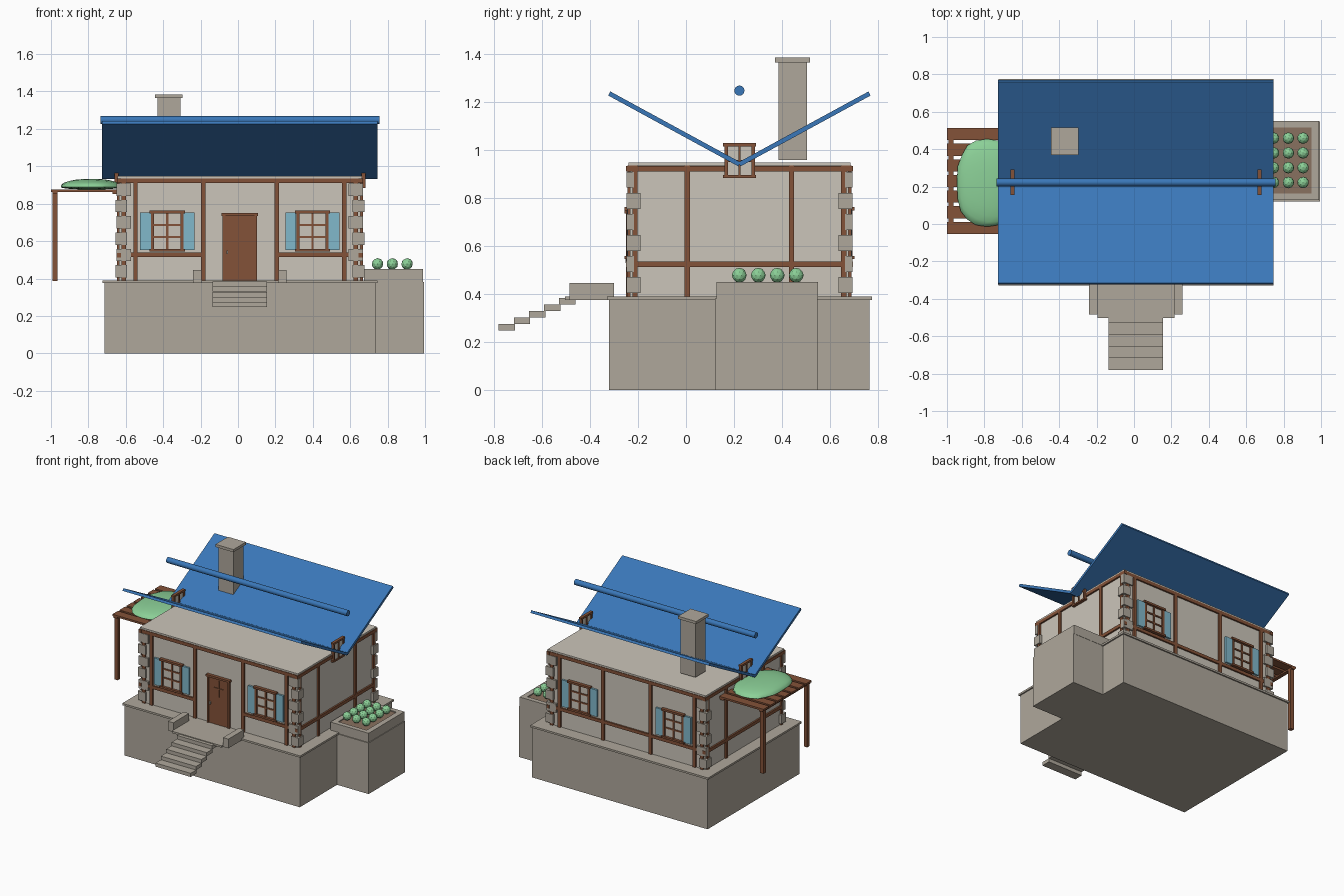
import bpy, bmesh, math
from mathutils import Vector, Matrix

old = bpy.data.objects.get("Cube")
if old:
    bpy.data.objects.remove(old, do_unlink=True)


def material(name, r, g, b):
    m = bpy.data.materials.new(name)
    m.use_nodes = True
    m.diffuse_color = (r, g, b, 1)
    m.node_tree.nodes["Principled BSDF"].inputs["Base Color"].default_value = (r, g, b, 1)
    return m


STONE = material("stone", .43, .39, .33)
PLASTER = material("plaster", .60, .56, .49)
WOOD = material("wood", .23, .085, .04)
BLUE = material("roof_blue", .042, .185, .48)
TEAL = material("shutter_teal", .22, .48, .60)
GREEN = material("leaf_green", .26, .63, .31)
SOIL = material("soil", .25, .165, .115)


def finish(name, bm, mat):
    mesh = bpy.data.meshes.new(name)
    bm.to_mesh(mesh)
    bm.free()
    mesh.materials.append(mat)
    ob = bpy.data.objects.new(name, mesh)
    bpy.context.collection.objects.link(ob)
    return ob


def boxes(name, mat, *spans):
    """Boxes given as (x0, x1, y0, y1, z0, z1), joined in one object."""
    bm = bmesh.new()
    for x0, x1, y0, y1, z0, z1 in spans:
        place = Matrix.Translation(((x0 + x1) / 2, (y0 + y1) / 2, (z0 + z1) / 2))
        size = Matrix.Diagonal((abs(x1 - x0), abs(y1 - y0), abs(z1 - z0), 1))
        bmesh.ops.create_cube(bm, size=1, matrix=place @ size)
    return finish(name, bm, mat)


def smooth(ob, angle):
    bpy.ops.object.select_all(action='DESELECT')
    ob.select_set(True)
    bpy.context.view_layer.objects.active = ob
    bpy.ops.object.shade_smooth_by_angle(angle=math.radians(angle))


# House centre and half sizes of the walls
CX, CY, HX, HY = .01, .2225, .645, .455
FLOOR, TOP = .39, .935

# Stone terrace with a lip, and the side block
boxes("terrace", STONE, (-.714, .735, -.32, .765, 0, .376))
boxes("terrace_lip", STONE, (-.725, .745, -.33, .775, .376, FLOOR))
boxes("side_block", STONE, (.73, .995, .12, .548, 0, .381))

# Landing, side cheeks and steps
boxes("landing", STONE, (-.195, .216, -.503, -.3, .376, FLOOR))
boxes("landing_cheeks", STONE, (-.24, -.195, -.485, -.3, .376, .445),
      (.216, .26, -.485, -.3, .376, .445))
boxes("steps", STONE, *[(-.135, .155, -.78 + i * .063, -.712 + i * .063,
                         .247 + i * .0275, .274 + i * .0275) for i in range(5)])

# Walls and ceiling
boxes("walls", PLASTER, (CX - HX, CX + HX, CY - HY, CY + HY, FLOOR, TOP))
boxes("ceiling", PLASTER, (CX - HX - .008, CX + HX + .008, CY - HY - .008, CY + HY + .008, TOP, .947))

# Timber framing on all four sides
T = .012
timber = []
for s in (-1, 1):
    y0, y1 = sorted((CY + s * (HY - .01), CY + s * (HY + T)))
    for x in (-.62, -.558, -.197, .197, .558, .62):
        timber.append((CX + x - .012, CX + x + .012, y0, y1, FLOOR, TOP))
    timber.append((CX - HX - .01, CX + HX + .01, y0, y1, .91, .935))
    runs = [(-HX, -.197), (.197, HX)] if s < 0 else [(-HX, HX)]
    for a, b in runs:
        timber.append((CX + a, CX + b, y0, y1, .515, .538))
    x0, x1 = sorted((CX + s * (HX - .01), CX + s * (HX + T)))
    for y in (-.435, -.217, .217, .435):
        timber.append((x0, x1, CY + y - .011, CY + y + .011, FLOOR, TOP))
    for z in (.91, .512):
        timber.append((x0, x1, CY - HY - .018, CY + HY + .018, z, z + .024))
boxes("timber_frame", WOOD, *timber)

# Corner stones, alternating long and short
quoins = []
for sx in (-1, 1):
    for sy in (-1, 1):
        for i in range(6):
            lx, ly = (.062, .058) if i % 2 == 0 else (.078, .03)
            ox = .02 if i % 2 == 0 else .014
            z = .438 + i * .0875
            cx, cy = CX + sx * HX, CY + sy * HY
            quoins.append((cx + sx * ox, cx - sx * (lx - ox), cy + sy * .015,
                           cy - sy * (ly - .015), z - .033, z + .033))
boxes("corner_stones", STONE, *quoins)


# Shuttered windows, front and back
def window(name, x, s):
    wall = CY + s * HY

    def part(a, b, z0, z1, depth):
        return (x + a, x + b, wall - s * .005, wall + s * depth, z0, z1)
    boxes(name + "_pane", PLASTER, part(-.08, .08, .555, .75, .005))
    boxes(name + "_frame", WOOD,
          part(-.086, -.07, .55, .757, .016), part(.07, .086, .55, .757, .016),
          part(-.094, .094, .748, .763, .024), part(-.094, .094, .545, .559, .024),
          part(-.006, .006, .55, .757, .012),
          part(-.08, .08, .617, .627, .012), part(-.08, .08, .682, .692, .012))
    boxes(name + "_shutters", TEAL, part(-.145, -.087, .553, .752, .014),
          part(.087, .145, .553, .752, .014))


for s, side in ((-1, "front"), (1, "back")):
    window(side + "_window_right", CX - .388, s)
    window(side + "_window_left", CX + .388, s)

# Door with frame, header, cross bars and handle
FY = CY - HY
boxes("door", WOOD, (-.073, .1, FY - .01, FY + .01, FLOOR, .735))
boxes("door_frame", WOOD, (-.082, -.068, FY - .018, FY, FLOOR, .735),
      (.088, .102, FY - .018, FY, FLOOR, .735), (-.088, .108, FY - .024, FY, .735, .75))
boxes("door_cross", WOOD, (.008, .018, FY - .015, FY, .6, .72), (-.03, .056, FY - .015, FY, .655, .665))
boxes("door_handle", STONE, (-.062, -.054, FY - .02, FY, .53, .55))

# Small gable windows
for s, side in ((-1, "right"), (1, "left")):
    x = CX + s * .66
    a, b = x - .011, x + .011
    boxes("gable_frame_" + side, WOOD,
          (a, b, .16, .175, .89, 1.02), (a, b, .272, .287, .89, 1.02),
          (a, b, .155, .292, 1.014, 1.028), (a, b, .155, .292, .883, .895),
          (a, b, .219, .228, .89, 1.02), (a, b, .165, .28, .95, .959))
    boxes("gable_pane_" + side, PLASTER, (x - .004, x + .004, .17, .276, .89, 1.018))

# Two roof slabs rising outward, and the round ridge bar above
for s, side in ((-1, "front"), (1, "back")):
    inner, outer = Vector((0, CY, .94)), Vector((0, CY + s * .542, 1.235))
    d = outer - inner
    n = Vector((0, -d.z, d.y)).normalized() * .0095
    bm = bmesh.new()
    ring = [bm.verts.new(p + Vector((-.727, 0, 0)))
            for p in (inner + n, outer + n, outer - n, inner - n)]
    face = bm.faces.new(ring)
    grown = bmesh.ops.extrude_face_region(bm, geom=[face])
    bmesh.ops.translate(bm, vec=(1.474, 0, 0),
                        verts=[v for v in grown["geom"] if isinstance(v, bmesh.types.BMVert)])
    bmesh.ops.recalc_face_normals(bm, faces=bm.faces)
    finish("roof_" + side, bm, BLUE)
bm = bmesh.new()
bmesh.ops.create_cone(bm, cap_ends=True, segments=16, radius1=.021, radius2=.021, depth=1.492,
                      matrix=Matrix.Translation((CX, CY, 1.247)) @ Matrix.Rotation(math.pi / 2, 4, 'Y'))
smooth(finish("ridge_bar", bm, BLUE), 40)

# Chimney
boxes("chimney", STONE, (-.43, -.308, .385, .503, .958, 1.367))
boxes("chimney_cap", STONE, (-.445, -.297, .37, .517, 1.365, 1.385))

# Planter with round plants
PX0, PX1, PY0, PY1 = .675, .99, .127, .55
boxes("planter_rim", STONE, (PX0, PX0 + .04, PY0, PY1, .381, .45),
      (PX1 - .04, PX1, PY0, PY1, .381, .45), (PX0, PX1, PY0, PY0 + .035, .381, .45),
      (PX0, PX1, PY1 - .035, PY1, .381, .45))
boxes("planter_soil", SOIL, (PX0 + .02, PX1 - .02, PY0 + .02, PY1 - .02, .385, .443))
bm = bmesh.new()
for i in range(3):
    for j in range(4):
        bmesh.ops.create_icosphere(bm, subdivisions=2, radius=.031, matrix=Matrix.Translation(
            (.746 + i * .079, .222 + j * .079, .478)))
finish("planter_plants", bm, GREEN)

# Pergola: posts, beams and slats
boxes("pergola_posts", WOOD, (-.992, -.964, -.042, -.014, .388, .862),
      (-.992, -.964, .474, .502, .388, .862))
boxes("pergola_beams", WOOD, (-.992, -.964, -.053, .513, .852, .868),
      (-.67, -.64, -.053, .513, .852, .868))
boxes("pergola_slats", WOOD, *[(-1, -.635, -.053 + i * .0835, .012 + i * .0835, .862, .876)
                               for i in range(7)])

# Flattened foliage mound on the pergola
bm = bmesh.new()
bmesh.ops.create_icosphere(bm, subdivisions=3, radius=1)
for v in bm.verts:
    p = v.co.copy()
    bump = 1 + .025 * math.sin(7 * p.x + 3 * p.y) * math.cos(5 * p.y)
    square = [math.copysign(abs(c) ** .85, c) * bump for c in (p.x, p.y)]
    v.co = (-.785 + .165 * square[0], .22 + .235 * square[1], .89 + p.z * (.043 if p.z > 0 else .014))
smooth(finish("foliage", bm, GREEN), 30)
